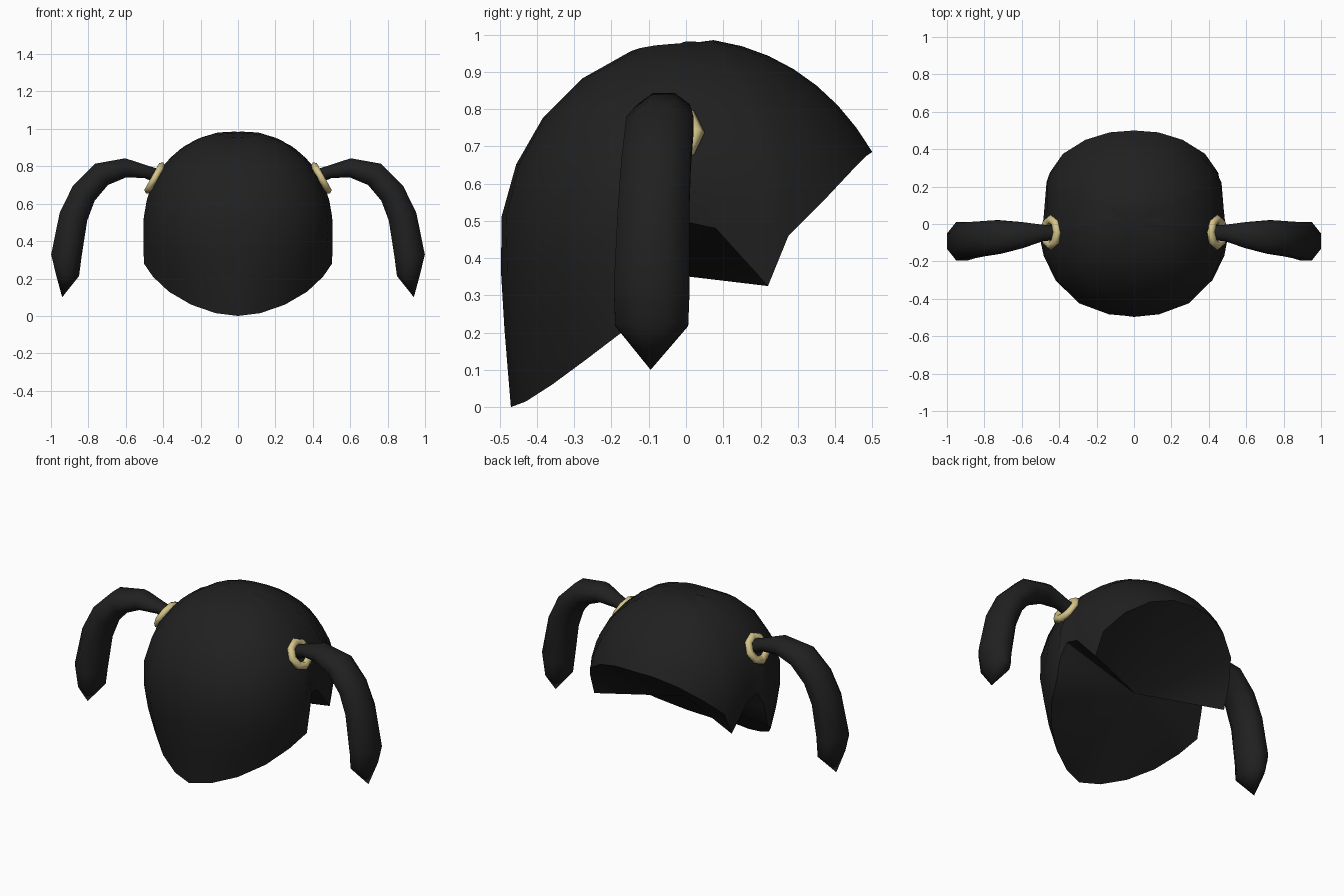
import bpy, bmesh, math
from mathutils import Vector, Matrix

cube = bpy.data.objects.get("Cube")
if cube:
    bpy.data.objects.remove(cube, do_unlink=True)


def material(name, color):
    m = bpy.data.materials.new(name)
    m.use_nodes = True
    m.diffuse_color = color
    m.node_tree.nodes["Principled BSDF"].inputs["Base Color"].default_value = color
    return m


black = material("hair black", (0.0145, 0.0145, 0.0145, 1))
gold = material("band gold", (0.66, 0.55, 0.25, 1))


def finish(bm, name, mat, angle, mirror=False):
    """Turn a bmesh into a shaded object, optionally mirrored across x."""
    bmesh.ops.recalc_face_normals(bm, faces=bm.faces)
    mesh = bpy.data.meshes.new(name)
    bm.to_mesh(mesh)
    bm.free()
    mesh.materials.append(mat)
    ob = bpy.data.objects.new(name, mesh)
    bpy.context.collection.objects.link(ob)
    if mirror:
        ob.modifiers.new("Mirror", 'MIRROR').use_mirror_merge = False
    bpy.ops.object.select_all(action='DESELECT')
    ob.select_set(True)
    bpy.context.view_layer.objects.active = ob
    bpy.ops.object.shade_smooth_by_angle(angle=math.radians(angle))
    return ob


def bridge(bm, a, b):
    n = len(a)
    for i in range(n):
        j = (i + 1) % n
        bm.faces.new((a[i], a[j], b[j], b[i]))


def fan(bm, ring, tip):
    for i in range(len(ring)):
        bm.faces.new((ring[i], ring[(i + 1) % len(ring)], tip))


# Hair cap: meridians run from the crown down to a shaped rim
half_rim = [(0, .5, .685), (.13, .49, .68), (.26, .45, .64), (.38, .375, .56),
            (.45, .275, .46), (.46, .22, .325), (.475, .08, .48), (.487, .01, .495),
            (.503, -.03, .41), (.503, -.06, .28), (.455, -.16, .21), (.37, -.265, .13),
            (.25, -.36, .06), (.12, -.43, .015), (0, -.47, 0)]
rim = [Vector(p) for p in half_rim]
rim += [Vector((-p.x, p.y, p.z)) for p in reversed(rim[1:-1])]
center = Vector((0, 0, .46))
ROWS = 8


def base_radius(phi, az):
    """Dome above the middle, near-vertical wall below, fuller on the diagonals."""
    s = math.sin(phi)
    if phi < math.pi / 2:
        r = .53 - .025 * s ** 4
        r *= 1 - .045 * math.sin(2 * phi) * max(0, -math.sin(az)) ** 3
    else:
        r = .505 / s
    r *= 1 + .012 * abs(math.cos(az)) * s
    return r * (1 + .05 * math.sin(2 * az) ** 2 * s ** 2)


bm = bmesh.new()
rows = []
for k in range(1, ROWS + 1):
    t = k / ROWS
    row = []
    for p in rim:
        d = p - center
        phi_end = math.acos(d.z / d.length)
        az = math.atan2(d.y, d.x)
        phi = phi_end * t
        fit = d.length / base_radius(phi_end, az) - 1
        r = base_radius(phi, az) * (1 + fit * t ** (3 if fit > 0 else 5))
        row.append(bm.verts.new(center + r * Vector((
            math.sin(phi) * math.cos(az), math.sin(phi) * math.sin(az), math.cos(phi)))))
    rows.append(row)
fan(bm, rows[0], bm.verts.new((0, 0, .975)))
for a, b in zip(rows, rows[1:]):
    bridge(bm, a, b)
# Underside folds in to one point
fan(bm, rows[-1], bm.verts.new((0, .01, .35)))
finish(bm, "hair_cap", black, 55)

# Ponytails: x, y, z, half width in the arc's plane, half depth in y
path = [(.41, -.045, .74, .04, .04), (.49, -.048, .77, .035, .045),
        (.6, -.06, .792, .052, .072), (.73, -.07, .757, .068, .092),
        (.825, -.08, .655, .072, .095), (.88, -.087, .53, .078, .098),
        (.918, -.092, .32, .083, .104), (.912, -.092, .22, .064, .1)]
tip = Vector((.94, -.095, .1))
bm = bmesh.new()
spots = [Vector(p[:3]) for p in path] + [tip]
rings = []
for i, (x, y, z, w, h) in enumerate(path):
    along = spots[i + 1] - spots[max(i - 1, 0)]
    side = Vector((along.z, 0, -along.x)).normalized()
    ring = []
    for s in range(8):
        a = math.tau * (s + .5) / 8
        off = side * w * 1.06 * math.cos(a) + Vector((0, h * 1.06 * math.sin(a), 0))
        ring.append(bm.verts.new(spots[i] + off))
    rings.append(ring)
for a, b in zip(rings, rings[1:]):
    bridge(bm, a, b)
bm.faces.new(rings[0])
fan(bm, rings[-1], bm.verts.new(tip))
finish(bm, "ponytails", black, 85, mirror=True)

# Hair bands: low-poly rings tilted to lie on the cap
bm = bmesh.new()
place = Matrix.Translation((.445, -.045, .737)) @ Matrix.Rotation(math.radians(61), 4, 'Y')
loops = []
for i in range(8):
    a = math.tau * i / 8
    loop = []
    for j in range(6):
        b = math.tau * j / 6
        r = .07 + .025 * math.cos(b)
        loop.append(bm.verts.new(place @ Vector((
            r * math.cos(a), r * math.sin(a), .021 * math.sin(b)))))
    loops.append(loop)
for i in range(8):
    bridge(bm, loops[i], loops[(i + 1) % 8])
finish(bm, "hair_bands", gold, 80, mirror=True)
